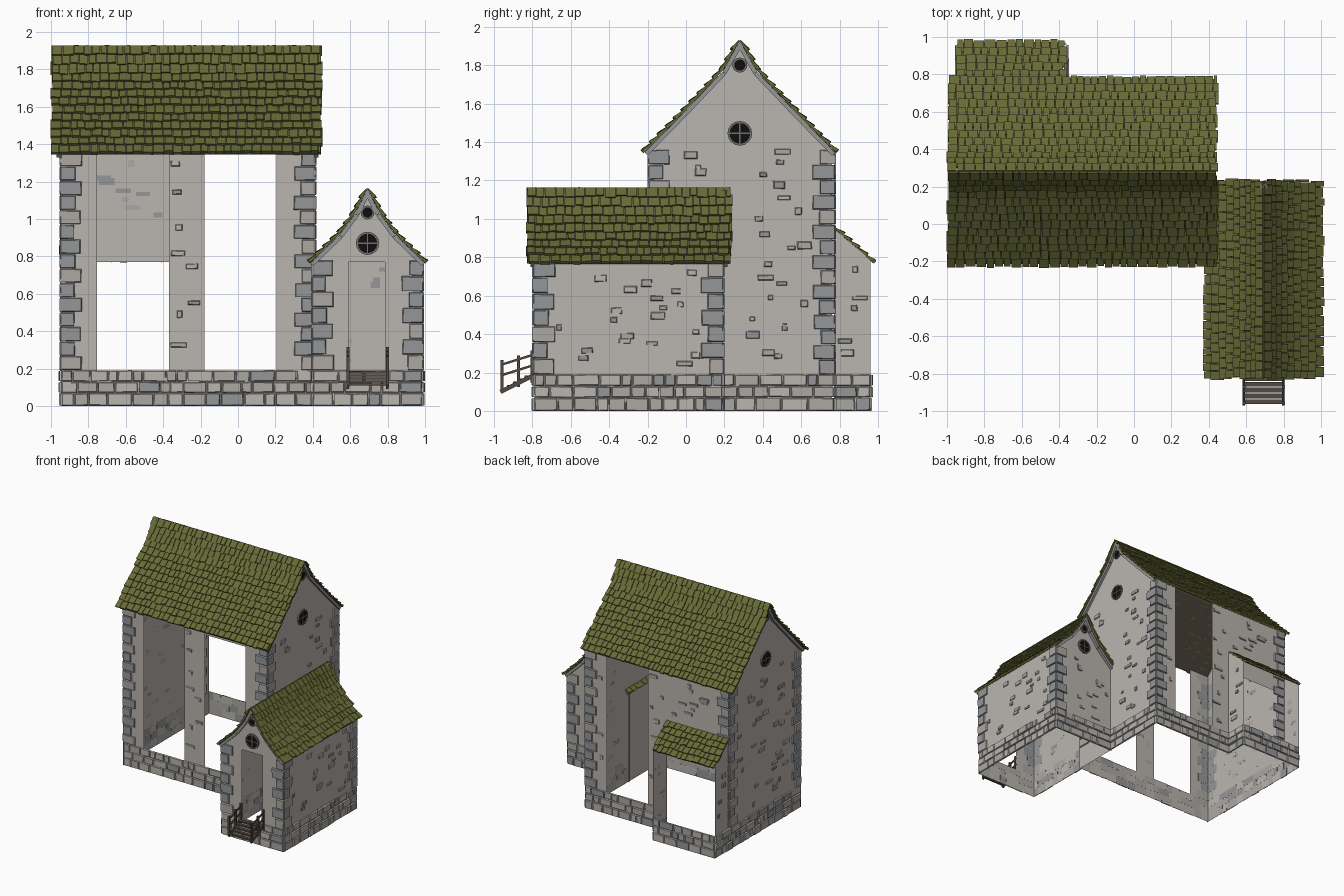
import bpy, bmesh, math, random
from mathutils import Vector

if "Cube" in bpy.data.objects:
    bpy.data.objects.remove(bpy.data.objects["Cube"])
random.seed(4)
R = random.uniform

def lin(c):
    c /= 255
    return c / 12.92 if c <= 0.04045 else ((c + 0.055) / 1.055) ** 2.4

MATS = {}
for n, c in {"plaster": (186, 181, 175), "pale_stone": (172, 169, 164), "grey_stone": (148, 150, 153),
             "moss_shingle": (103, 106, 54), "dark_wood": (84, 74, 64), "window_black": (14, 14, 14),
             "window_frame": (112, 112, 108)}.items():
    m = bpy.data.materials.new(n)
    m.diffuse_color = (*[lin(v) for v in c], 1)
    m.use_nodes = True
    m.node_tree.nodes["Principled BSDF"].inputs["Base Color"].default_value = m.diffuse_color
    MATS[n] = m

def finish(bm, name, *mats):
    bmesh.ops.recalc_face_normals(bm, faces=bm.faces)
    me = bpy.data.meshes.new(name)
    bm.to_mesh(me)
    bm.free()
    for n in mats:
        me.materials.append(MATS[n])
    ob = bpy.data.objects.new(name, me)
    bpy.context.collection.objects.link(ob)
    return ob

def hexa(bm, near, far, mat=0):
    """solid between two matching four-point rings"""
    a = [bm.verts.new(p) for p in near]
    b = [bm.verts.new(p) for p in far]
    quads = [a, b] + [[a[i], a[(i + 1) % 4], b[(i + 1) % 4], b[i]] for i in range(4)]
    for q in quads:
        bm.faces.new(q).material_index = mat

def beam(bm, p, q, w, h):
    """rectangular bar from p to q"""
    p, q = Vector(p), Vector(q)
    d = (q - p).normalized()
    s = d.cross(Vector((0, 0, 1)) if abs(d.z) < .9 else Vector((0, 1, 0))).normalized() * w / 2
    t = s.cross(d).normalized() * h / 2
    ring = [s + t, t - s, -s - t, s - t]
    hexa(bm, [p + r for r in ring], [q + r for r in ring])

def plate(bm, p, t, u0, u1, z0, z1, depth, mat, j=.004):
    """stone with a slightly smaller, rough outer face on a wall line"""
    n = Vector((t.y, -t.x))
    def ring(off, inset):
        out = []
        for u, z, su, sz in ((u0, z0, 1, 1), (u1, z0, -1, 1), (u1, z1, -1, -1), (u0, z1, 1, -1)):
            xy = p + t * (u + su * inset + R(0, j) * su) + n * off
            out.append((xy.x, xy.y, max(0, z + sz * inset + R(0, j) * sz)))
        return out
    hexa(bm, ring(-.001, 0), ring(depth, .004), mat)

# ---- roof profiles: (distance from ridge, height), ridge to eave
MAIN = [(0, 1.925), (.09, 1.765), (.28, 1.565), (.495, 1.345)]
WING = [(0, 1.16), (.065, 1.03), (.15, .915), (.305, .765)]
LEAN = [(0, .95), (.20, .77)]

# ---- plastered walls
bm = bmesh.new()
def poly(pts):
    bm.faces.new([bm.verts.new(p) for p in pts])
def along_x(y, *rects):
    for a, b, z0, z1 in rects:
        poly([(a, y, z0), (b, y, z0), (b, y, z1), (a, y, z1)])
def along_y(x, a, b, z0, z1):
    poly([(x, a, z0), (x, b, z0), (x, b, z1), (x, a, z1)])
def gable(fn, half, prof, z0):
    top = [(u, z) for u, z in prof[:-1]]
    eave = (half, prof[-1][1] + .02)
    side = [(half, z0), eave] + top[:0:-1]
    poly([fn(u, z) for u, z in side] + [fn(*top[0])] + [fn(-u, z) for u, z in reversed(side)])

X0, X1, Y0, Y1, EAVE = -.945, .41, -.19, .77, 1.36
along_x(Y0, (X0, X1, 0, .19), (X0, -.755, .19, EAVE), (-.37, -.18, .19, EAVE), (.205, X1, .19, EAVE))
along_x(Y1, (-.36, X1, 0, .19), (-.36, -.18, .19, EAVE), (.205, X1, .19, EAVE), (X0, -.36, .77, EAVE))
for x in (X0, X1):
    gable(lambda u, z: (x, .28 + u, z), .48, MAIN, 0)
along_y(.40, -.79, Y0, 0, .78)
along_y(.985, -.79, .19, 0, .78)
along_x(-.79, (.40, .985, 0, .19), (.40, .59, .19, .77), (.785, .985, .19, .77))
gable(lambda u, z: (.6925 + u, -.79, z), .2925, WING, .77)
gable(lambda u, z: (.6925 + u, .19, z), .2925, WING, 0)
along_x(.96, (X0, -.36, 0, .19))
for x in (X0, -.36):
    poly([(x, Y1, 0), (x, .96, 0), (x, .96, .785), (x, Y1, .95)])
finish(bm, "plaster_walls", "plaster")

# ---- rough stone plinth around the whole outline
STONES = ("pale_stone", "grey_stone", "plaster")
outline = [Vector(p) for p in ((X0, Y0), (.40, Y0), (.40, -.79), (.985, -.79), (.985, .19), (X1, .19),
                               (X1, Y1), (-.36, Y1), (-.36, .96), (X0, .96))]
bm = bmesh.new()
for p, q in zip(outline, outline[1:] + outline[:1]):
    t, length = (q - p).normalized(), (q - p).length
    for z0, z1 in ((0, .07), (.07, .13), (.13, .192)):
        u = 0
        while u < length - .001:
            v = u + R(.05, .14)
            if v > length - .04:
                v = length
            plate(bm, p, t, u, v, z0, z1, R(.006, .014), random.choice((0, 0, 0, 2, 2, 1)))
            u = v
finish(bm, "stone_plinth", *STONES)

# ---- corner stones, alternating long and short on each face
bm = bmesh.new()
corners = [((X0, Y0), (0, -1), (1, 0), EAVE), ((X1, Y0), (1, 0), (0, 1), EAVE),
           ((X1, Y1), (0, 1), (-1, 0), EAVE), ((X0, Y1), (-1, 0), (0, -1), EAVE),
           ((.40, -.79), (0, -1), (1, 0), .78), ((.985, -.79), (1, 0), (0, 1), .78),
           ((.985, .19), (0, 1), (-1, 0), .78)]
for p, t_in, t_out, top in corners:
    p, t_in, t_out = Vector(p), Vector(t_in), Vector(t_out)
    rows = round((top - .19) / .08)
    h = (top - .19) / rows
    for i in range(rows):
        z0, z1 = .19 + i * h, .19 + (i + 1) * h
        a, b = (.105, .07) if i % 2 else (.07, .105)
        m = 1 if i % 2 else random.choice((0, 1, 0))
        plate(bm, p, t_in, -a - R(0, .01), .008, z0, z1, .010, m)
        plate(bm, p, t_out, -.008, b + R(0, .01), z0, z1, .010, m)
finish(bm, "corner_stones", *STONES)

# ---- single stones showing through the plaster
bm = bmesh.new()
patches = [((-.37, Y0), (-.18, Y0), .22, 1.33, 8), ((X1, .21), (X1, .66), .22, 1.38, 20),
           ((X1, -.08), (X1, .2), 1.2, 1.36, 3), ((.985, -.68), (.985, .08), .22, .74, 20),
           ((.40, -.22), (.40, -.70), .22, .74, 9), ((.87, .19), (.43, .19), .22, .76, 12),
           ((-.18, Y1), (-.36, Y1), .22, 1.33, 9), ((.30, Y1), (.205, Y1), .22, 1.33, 3),
           ((-.38, Y1), (-.84, Y1), 1.0, 1.33, 9), ((X0, .66), (X0, -.08), .22, 1.36, 34),
           ((-.36, .78), (-.36, .95), .22, .78, 5), ((X0, .94), (X0, .8), .22, .76, 4)]
for p, q, z0, z1, n in patches:
    p, q = Vector(p), Vector(q)
    t, length = (q - p).normalized(), (q - p).length
    for i in range(n):
        w, h = min(R(.03, .09), length * .6), R(.025, .045)
        u = R(0, length - w)
        z = z0 + (z1 - z0 - h) * (i + R(.1, .9)) / n
        plate(bm, p, t, u, u + w, z, z + h, .007, random.choice((0, 1, 2)))
finish(bm, "scattered_wall_stones", *STONES)

# ---- shingled roofs
def roof(name, fn, prof, a0, a1, rows, sides, rakes):
    pts = [Vector(p) for p in reversed(prof)]                 # eave to ridge
    total = sum((b - a).length for a, b in zip(pts, pts[1:]))
    def at(s):
        s = min(s, 1) * total
        for a, b in zip(pts, pts[1:]):
            d = (b - a).length
            if s <= d + 1e-6:
                return a.lerp(b, s / d)
            s -= d
        return pts[-1]
    sh, deck, rake = bmesh.new(), bmesh.new(), bmesh.new()
    for sg in sides:
        for a, b in zip(pts, pts[1:]):
            deck.faces.new([deck.verts.new(fn(x, sg * p.x, p.y)) for x, p in
                            ((a0 + .02, a), (a1 - .02, a), (a1 - .02, b), (a0 + .02, b))])
            d = (a - b).normalized()
            n = Vector((-d.y, d.x)) * -.022
            for r0, r1 in rakes:                              # trim under the gable edge
                ring = (a, b, b + n, a + n)
                hexa(rake, [fn(r0, sg * p.x, p.y) for p in ring], [fn(r1, sg * p.x, p.y) for p in ring])
        for i in range(rows):
            x = a0 + R(-.008, .008)
            while x < a1 - .015:
                w = min(R(.035, .062), a1 + R(-.006, .006) - x)
                lo, up = at(i / rows), at((i + 1.3) / rows)
                d = (lo - up).normalized()
                n = Vector((-d.y, d.x))
                lo = lo + d * R(-.006, .006)
                lift = R(.006, .011)
                sec = (up, up + n * .007, lo + n * (lift + .014), lo + n * lift * .4)
                hexa(sh, [fn(x, sg * p.x, p.y) for p in sec],
                     [fn(x + w - .004, sg * p.x, p.y + R(-.002, .002)) for p in sec])
                x += w
    finish(sh, name + "_shingles", "moss_shingle")
    finish(deck, name + "_deck", "dark_wood")
    if rakes:
        finish(rake, name + "_gable_trim", "grey_stone")

roof("main_roof", lambda a, u, z: (a, .28 + u, z), MAIN, -.995, .45, 13, (-1, 1), ((-.97, X0), (X1, .43)))
roof("wing_roof", lambda a, u, z: (.6925 + u, a, z), WING, -.825, .24, 9, (-1, 1), ((-.81, -.79), (.19, .215)))
roof("lean_to_roof", lambda a, u, z: (a, Y1 + u, z), LEAN, -.95, -.36, 5, (1,), ())

# ---- round windows: black pane, ring and cross bars
def window(name, c, n, r, bars):
    c, n = Vector(c), Vector(n)
    s = Vector((-n.y, n.x, 0))
    z = Vector((0, 0, 1))
    bm = bmesh.new()
    def ringpts(rad, off):
        return [c + n * off + (s * math.cos(k * math.pi / 8) + z * math.sin(k * math.pi / 8)) * rad for k in range(16)]
    bm.faces.new([bm.verts.new(p) for p in ringpts(r, .005)])
    loops = [[bm.verts.new(p) for p in ringpts(*a)] for a in
             ((r + .007, 0), (r + .007, .012), (r - .003, .012), (r - .003, .004))]
    for A, B in zip(loops, loops[1:]):
        for k in range(16):
            bm.faces.new((A[k], A[k - 1], B[k - 1], B[k])).material_index = 1
    if bars:
        for d in (s, z):
            first = len(bm.faces)
            beam(bm, c + n * .007 - d * r, c + n * .007 + d * r, .007, .007)
            bm.faces.ensure_lookup_table()
            for f in bm.faces[first:]:
                f.material_index = 1
    finish(bm, name, "window_black", "window_frame")

for side, x, n in (("right", X1, 1), ("left", X0, -1)):
    window("main_gable_window_" + side, (x, .28, 1.445), (n, 0, 0), .057, True)
    window("main_gable_vent_" + side, (x, .28, 1.80), (n, 0, 0), .032, False)
for side, y, n in (("front", -.79, -1), ("back", .19, 1)):
    window("wing_gable_window_" + side, (.6925, y, .87), (0, n, 0), .055, True)
    window("wing_gable_vent_" + side, (.6925, y, 1.035), (0, n, 0), .030, False)

# ---- wooden steps and railings at the wing door
bm = bmesh.new()
for i in range(5):
    y, z = -.95 + i * .031, .115 + i * .016
    beam(bm, (.592, y, z), (.793, y, z), .026, .012)
for x in (.587, .798):
    beam(bm, (x, -.965, .10), (x, -.795, .185), .012, .022)
    for y, z in ((-.958, .10), (-.872, .125), (-.80, .15)):
        beam(bm, (x, y, z), (x, y, z + .165), .016, .016)
    for dz in (.085, .14):
        beam(bm, (x, -.965, .10 + dz), (x, -.79, .155 + dz), .010, .012)
finish(bm, "door_steps", "dark_wood")
